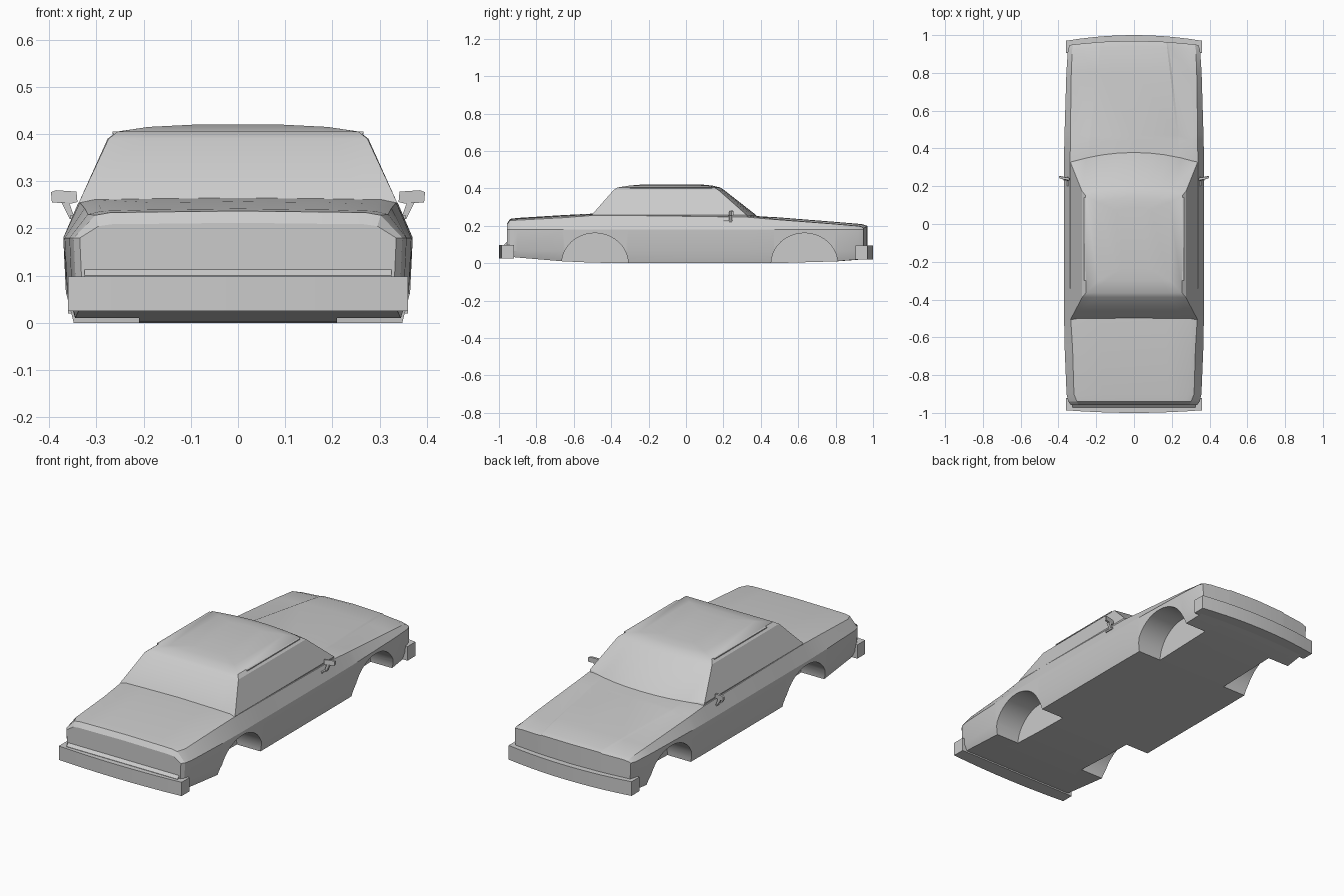
import bpy, bmesh, math
from mathutils import Vector

cube = bpy.data.objects.get("Cube")
if cube:
    bpy.data.objects.remove(cube)

paint = bpy.data.materials.new("grey_paint")
paint.use_nodes = True
grey = (0.6, 0.6, 0.6, 1)
paint.diffuse_color = grey
paint.node_tree.nodes["Principled BSDF"].inputs["Base Color"].default_value = grey


def make(name, verts, faces, smooth=None):
    bm = bmesh.new()
    vs = [bm.verts.new(v) for v in verts]
    for f in faces:
        bm.faces.new([vs[i] for i in f])
    bmesh.ops.recalc_face_normals(bm, faces=bm.faces)
    mesh = bpy.data.meshes.new(name)
    bm.to_mesh(mesh)
    bm.free()
    mesh.materials.append(paint)
    ob = bpy.data.objects.new(name, mesh)
    bpy.context.collection.objects.link(ob)
    if smooth:
        shade(ob, smooth)
    return ob


def shade(ob, degrees):
    bpy.ops.object.select_all(action='DESELECT')
    bpy.context.view_layer.objects.active = ob
    ob.select_set(True)
    bpy.ops.object.shade_smooth_by_angle(angle=math.radians(degrees))


def loft(name, rings, caps, smooth=None):
    n = len(rings[0])
    faces = [(r * n + i, r * n + (i + 1) % n, (r + 1) * n + (i + 1) % n, (r + 1) * n + i)
             for r in range(len(rings) - 1) for i in range(n)]
    last = (len(rings) - 1) * n
    faces += [[i + start for i in cap] for cap in caps for start in (0, last)]
    return make(name, [v for ring in rings for v in ring], faces, smooth)


def prism(name, outline, lift, smooth=None):
    """Extrude a closed outline by a vector."""
    shifted = [Vector(p) + Vector(lift) for p in outline]
    return loft(name, [[Vector(p) for p in outline], shifted], [range(len(outline))], smooth)


def box(name, lo, hi):
    base = [(lo[0], lo[1], lo[2]), (hi[0], lo[1], lo[2]), (hi[0], hi[1], lo[2]), (lo[0], hi[1], lo[2])]
    return prism(name, base, (0, 0, hi[2] - lo[2]))


# Lower body: y, waist half width, floor z, shoulder x, shoulder z, crease x, crease drop, top z, bow
stations = [
    (-.957, .335, .045, .295, .205, .17, 0, .212, 0),
    (-.94, .348, .035, .302, .228, .17, 0, .237, 0),
    (-.90, .357, .03, .318, .23, .17, 0, .242, 0),
    (-.66, .367, .01, .325, .243, .17, 0, .257, 0),
    (-.50, .37, .003, .335, .255, .17, 0, .265, 0),
    (-.31, .37, 0, .338, .255, .20, 0, .265, 0),
    (.33, .37, 0, .338, .246, .235, 0, .255, 0),
    (.44, .369, 0, .337, .236, .23, 0, .248, 0),
    (.47, .368, 0, .337, .234, .228, .005, .247, 0),
    (.80, .358, .01, .332, .209, .19, .005, .22, .01),
    (.92, .350, .02, .327, .198, .175, .005, .209, .02),
    (.945, .340, .025, .322, .186, .172, .004, .199, .025)]


def section(y, w, fz, sx, sz, cx, drop, tz, bow):
    co = cx + .01
    half = [(0, fz), (cx, fz), (co, fz), (w * .94, fz), (w * .985, .065), (w, .18),
            (sx, sz), (sx - .03, sz * .4 + tz * .6 - drop), (co, tz - .002 - drop), (cx, tz - .002), (0, tz)]
    full = half + [(-x, z) for x, z in half[-2:0:-1]]
    return [Vector((x, y + bow * (1 - (x / .36) ** 2), z)) for x, z in full]


side = [(0, 1, 9, 10), (1, 2, 8, 9), (2, 3, 4, 5, 6, 7, 8)]
caps = side + [[(20 - i) if 0 < i < 10 else i for i in c] for c in side]
body = loft("lower_body", [section(*s) for s in stations], caps)

# Wheel arch pockets
for y in (-.487, .633):
    for s in (-1, 1):
        ring = [(s * .21, y + .178 * math.cos(a), -.004 + .165 * math.sin(a))
                for a in (k * math.tau / 40 for k in range(40))]
        cutter = prism("arch_cutter", ring, (s * .3, 0, 0))
        mod = body.modifiers.new("arch", 'BOOLEAN')
        mod.object, mod.solver = cutter, 'EXACT'
        bpy.context.view_layer.objects.active = body
        bpy.ops.object.modifier_apply(modifier=mod.name)
        bpy.data.objects.remove(cutter)
shade(body, 22)

# Cabin: z, windscreen centre y, windscreen corner y, front half width, rear y, rear half width
levels = [(.22, .40, .34, .325, -.52, .325), (.257, .375, .325, .336, -.505, .336),
          (.39, .205, .175, .276, -.388, .274), (.405, .182, .152, .257, -.365, .255),
          (.415, .14, .115, .19, -.30, .19), (.42, .09, .07, .09, -.24, .09)]


def cabin_ring(z, yc, yk, fw, ry, rw):
    fracs = [1 - k / 4 for k in range(9)]
    front = [Vector((fw * f, yc + (yk - yc) * f * f, z)) for f in fracs]
    rear = [Vector((-rw * f, ry, z)) for f in fracs]
    return front + rear


loft("cabin", [cabin_ring(*v) for v in levels], [range(18)], 25)

# Bumpers with curved outer edges
for name, s, tip, bow, inner, z0, z1 in (("front_bumper", 1, 1, .03, .905, .02, .095),
                                         ("rear_bumper", -1, 1, .014, .92, .025, .098)):
    xs = [.36 * (k / 5 - 1) for k in range(11)]
    outline = [(x, s * (tip - bow * (x / .36) ** 2), z0) for x in xs]
    outline += [(.36, s * inner, z0), (-.36, s * inner, z0)]
    prism(name, outline, (0, 0, z1 - z0), 20)

# Sloped ledge above the rear bumper
prism("rear_ledge", [(-.325, -.94, .09), (-.325, -.972, .09), (-.325, -.972, .1), (-.325, -.95, .12)],
      (.65, 0, 0))

for s, label in ((-1, "right"), (1, "left")):
    # Mirrors: head, stalk and foot
    head = [(.34, .232, .256), (.352, .228, .253), (.394, .243, .255), (.396, .243, .277),
            (.385, .238, .281), (.342, .232, .278)]
    prism(label + "_mirror_head", [(s * x, y, z) for x, y, z in head], (0, .012, 0))
    stalk = [(.345, .23, .22), (.356, .23, .22), (.374, .23, .256), (.358, .23, .256)]
    prism(label + "_mirror_stalk", [(s * x, y, z) for x, y, z in stalk], (0, .015, 0))
    xs = sorted((s * .335, s * .356))
    box(label + "_mirror_foot", (xs[0], .20, .22), (xs[1], .25, .228))
    # Drip rail along the roof edge
    xs = sorted((s * .255, s * .266))
    box(label + "_drip_rail", (xs[0], -.30, .4), (xs[1], .14, .405))
